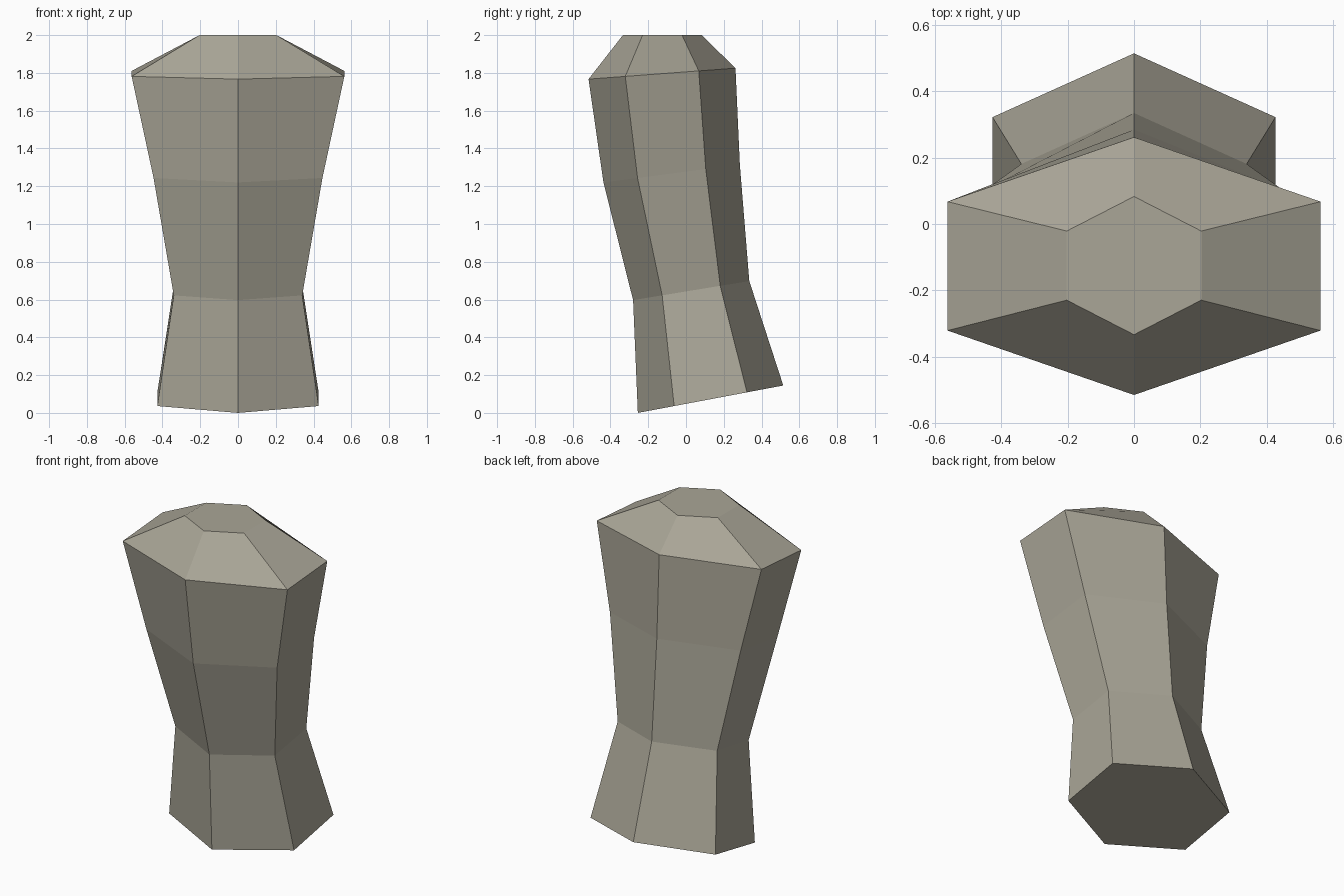
import bpy
import bmesh

if "Cube" in bpy.data.objects:
    bpy.data.objects.remove(bpy.data.objects["Cube"])

# One flat stone colour
stone = bpy.data.materials.new("warm_grey_stone")
stone.diffuse_color = (0.40, 0.38, 0.31, 1.0)
stone.use_nodes = True
stone.node_tree.nodes["Principled BSDF"].inputs["Base Color"].default_value = stone.diffuse_color

# Tilted hexagonal sections: half width, front y, front z, back y, back z
sections = [
    (0.427, -0.255, 0.0, 0.515, 0.145),    # base
    (0.34, -0.28, 0.597, 0.335, 0.698),    # waist
    (0.447, -0.437, 1.22, 0.285, 1.315),   # middle
    (0.563, -0.516, 1.767, 0.262, 1.825),  # shoulder
    (0.203, -0.334, 2.0, 0.083, 2.0),      # crown
]
# Hexagon corners: side of the centre, fraction from front to back
corners = [(0, 0), (1, 0.25), (1, 0.75), (0, 1), (-1, 0.75), (-1, 0.25)]

bm = bmesh.new()
rings = []
for w, y0, z0, y1, z1 in sections:
    rings.append([bm.verts.new((s * w, y0 + (y1 - y0) * t, z0 + (z1 - z0) * t))
                  for s, t in corners])

# Side walls between neighbouring sections
for low, high in zip(rings, rings[1:]):
    for i in range(6):
        j = (i + 1) % 6
        bm.faces.new((low[i], low[j], high[j], high[i]))

# Flat underside and crown
bm.faces.new(rings[0][::-1])
bm.faces.new(rings[-1])
bmesh.ops.recalc_face_normals(bm, faces=bm.faces)

mesh = bpy.data.meshes.new("stone_pillar")
bm.to_mesh(mesh)
bm.free()
mesh.materials.append(stone)
pillar = bpy.data.objects.new("stone_pillar", mesh)
bpy.context.collection.objects.link(pillar)
